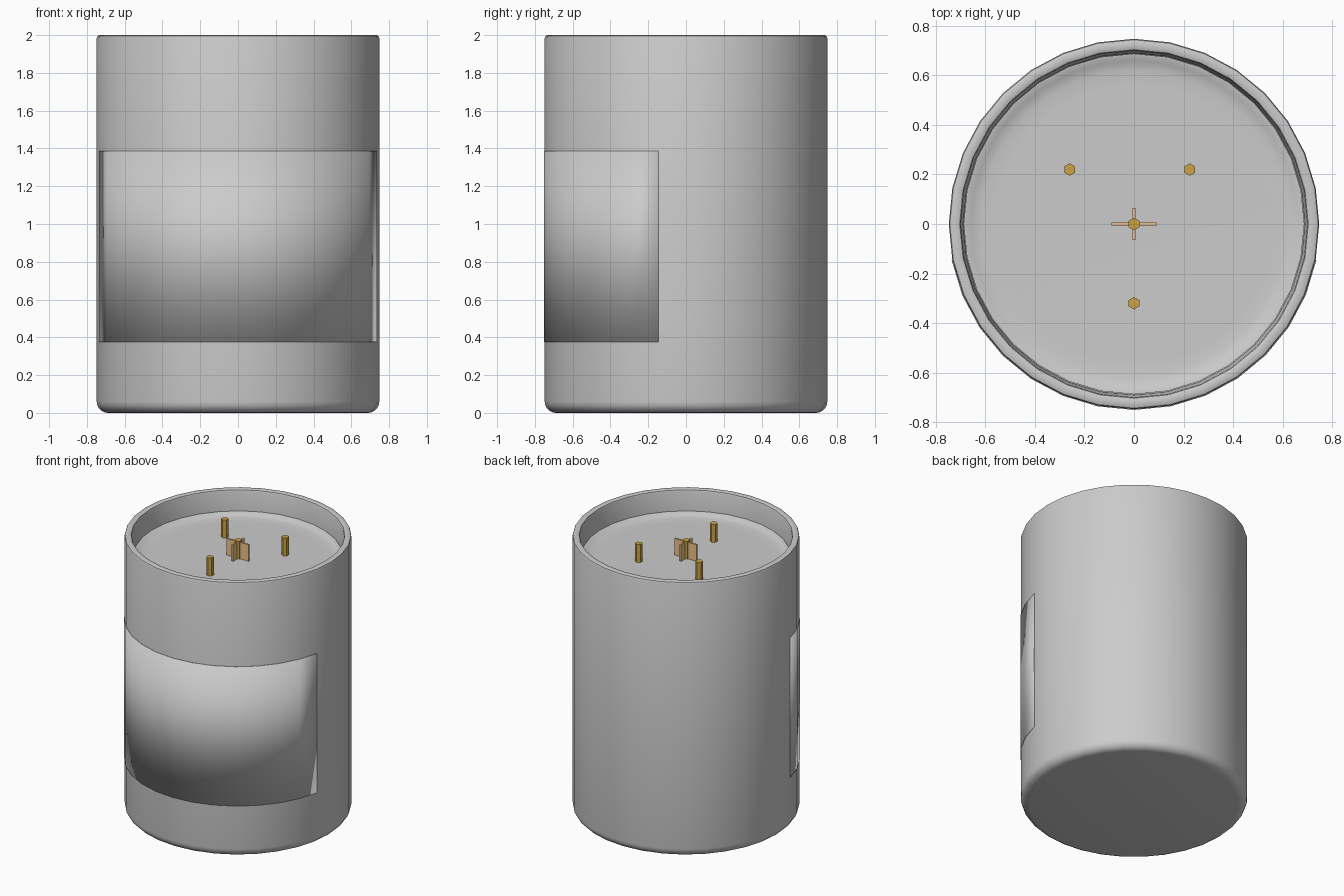
import bpy, bmesh, math

if "Cube" in bpy.data.objects:
    bpy.data.objects.remove(bpy.data.objects["Cube"])

SIDES = 32


def material(name, color):
    m = bpy.data.materials.new(name)
    m.diffuse_color = (*color, 1)
    m.use_nodes = True
    m.node_tree.nodes["Principled BSDF"].inputs["Base Color"].default_value = m.diffuse_color
    return m


def finish(name, bm, mat=None, smooth=True):
    bmesh.ops.recalc_face_normals(bm, faces=bm.faces)
    me = bpy.data.meshes.new(name)
    bm.to_mesh(me)
    bm.free()
    ob = bpy.data.objects.new(name, me)
    bpy.context.collection.objects.link(ob)
    if mat:
        me.materials.append(mat)
    if smooth:
        bpy.ops.object.select_all(action='DESELECT')
        ob.select_set(True)
        bpy.context.view_layer.objects.active = ob
        bpy.ops.object.shade_smooth_by_angle(angle=math.radians(35))
    return ob


def lathe(name, profile):
    bm = bmesh.new()
    vs = [bm.verts.new((r, 0, z)) for r, z in profile]
    es = [bm.edges.new(p) for p in zip(vs, vs[1:])]
    bmesh.ops.spin(bm, geom=vs + es, cent=(0, 0, 0), axis=(0, 0, 1),
                   angle=math.tau, steps=SIDES, use_duplicate=False)
    bmesh.ops.remove_doubles(bm, verts=bm.verts, dist=1e-5)
    return finish(name, bm)


# Jar: rounded base, thin wall, softened rim
R, B = 0.748, 0.06
base = [(R - B + B * math.sin(a), B - B * math.cos(a))
        for a in (math.radians(90 * i / 5) for i in range(6))]
lathe("jar", [(0, 0)] + base + [
    (R, 1.985), (R - 0.004, 1.996), (R - 0.014, 2.0),
    (0.714, 2.0), (0.704, 1.996), (0.70, 1.985),
    (0.69, 1.80), (0.69, 0.12), (0.64, 0.07), (0, 0.07)])

# Wax fill with a slightly raised edge
lathe("wax", [(0, 0.08), (0.63, 0.08), (0.685, 0.13), (0.688, 1.85),
              (0.68, 1.85), (0.66, 1.838), (0.62, 1.831), (0.56, 1.83), (0, 1.83)])

# Label wrapped around the front of the jar
bm = bmesh.new()
rows = []
for i in range(17, 32):
    a = math.tau * i / SIDES
    rows.append([bm.verts.new((0.751 * math.cos(a), 0.751 * math.sin(a), z))
                 for z in (0.375, 1.387)])
for p, q in zip(rows, rows[1:]):
    bm.faces.new((p[0], q[0], q[1], p[1]))
label = finish("label", bm)
mod = label.modifiers.new("thickness", 'SOLIDIFY')
mod.thickness = 0.004
mod.offset = -1

# Wicks: one in the centre, three around it
wick_mat = material("wick_brown", (0.60, 0.36, 0.06))
for i, (x, y) in enumerate([(0, 0), (-0.26, 0.22), (0.225, 0.22), (0, -0.32)]):
    bm = bmesh.new()
    bmesh.ops.create_cone(bm, cap_ends=True, segments=6, radius1=0.025,
                          radius2=0.025, depth=0.15)
    bmesh.ops.translate(bm, verts=bm.verts, vec=(x, y, 1.885))
    finish(f"wick_{i}", bm, wick_mat, smooth=False)

# Crossed wooden blades around the centre wick
blade_mat = material("blade_wood", (0.85, 0.55, 0.25))
for name, sx, sy in (("blade_wide", 0.18, 0.012), ("blade_narrow", 0.012, 0.13)):
    bm = bmesh.new()
    bmesh.ops.create_cube(bm, size=1)
    bmesh.ops.scale(bm, verts=bm.verts, vec=(sx, sy, 0.13))
    bmesh.ops.translate(bm, verts=bm.verts, vec=(0, 0, 1.885))
    finish(name, bm, blade_mat, smooth=False)
